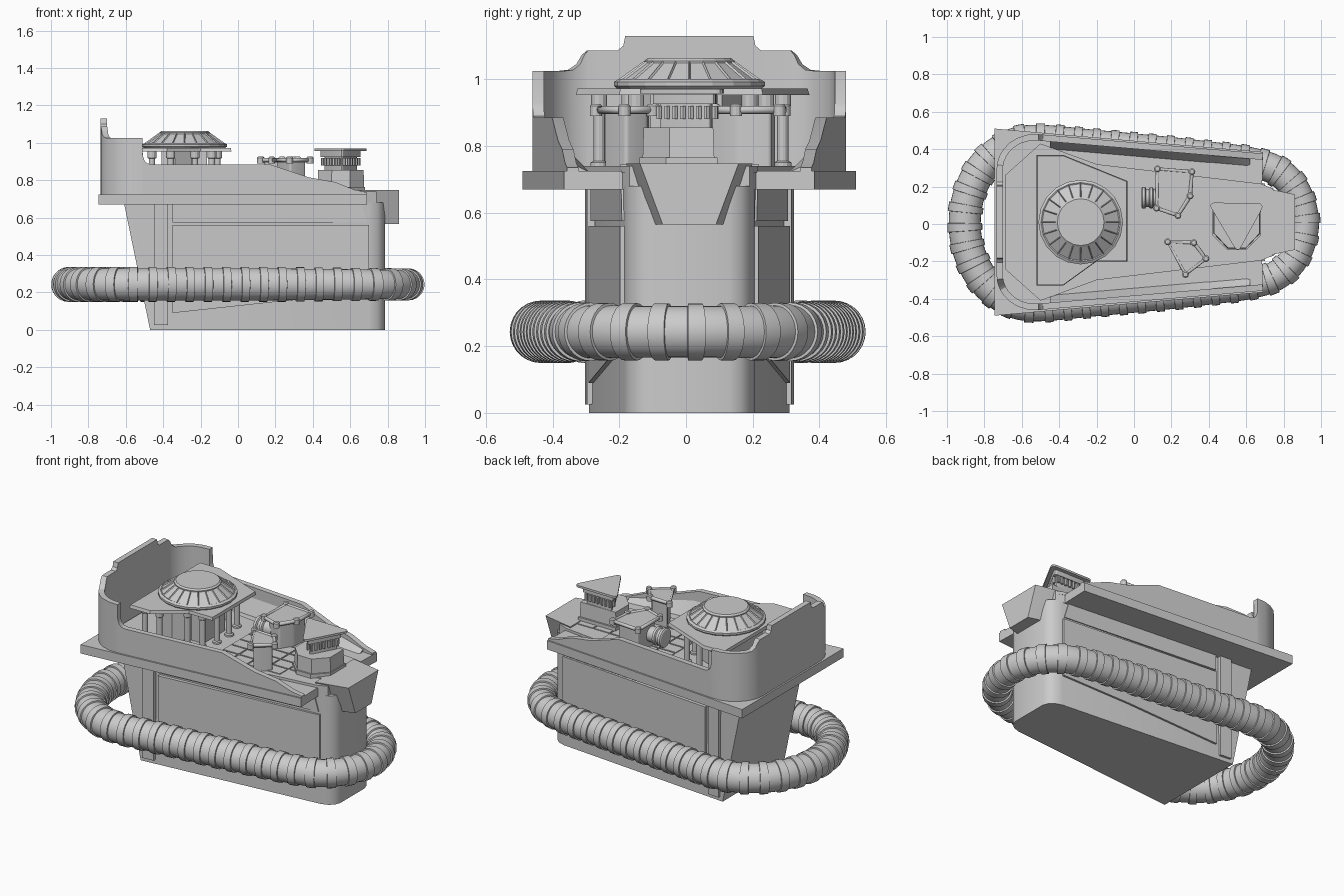
import bpy, bmesh, math
from mathutils import Vector

if "Cube" in bpy.data.objects:
    bpy.data.objects.remove(bpy.data.objects["Cube"])

CY = 0.01  # centre line of the vessel in y


def finish(bm, name):
    bmesh.ops.recalc_face_normals(bm, faces=bm.faces)
    me = bpy.data.meshes.new(name)
    bm.to_mesh(me)
    bm.free()
    ob = bpy.data.objects.new(name, me)
    bpy.context.collection.objects.link(ob)
    return ob


def loft(name, rings, closed=False, caps=True):
    """Skin a list of equal-length point rings."""
    bm = bmesh.new()
    vs = [[bm.verts.new(p) for p in r] for r in rings]
    n, m = len(rings), len(rings[0])
    for i in range(n if closed else n - 1):
        a, b = vs[i], vs[(i + 1) % n]
        for j in range(m):
            k = (j + 1) % m
            bm.faces.new((a[j], a[k], b[k], b[j]))
    if caps and not closed:
        bm.faces.new(vs[0])
        bm.faces.new(vs[-1])
    return finish(bm, name)


def scaled(pts, s):
    cx = sum(p[0] for p in pts) / len(pts)
    cy = sum(p[1] for p in pts) / len(pts)
    return [(cx + (x - cx) * s, cy + (y - cy) * s) for x, y in pts]


def prism(name, pts, z0, z1, top=1.0, r=0.0):
    """Extruded plan outline, corners rounded by r."""
    ob = loft(name, [[(x, y, z0) for x, y in pts], [(x, y, z1) for x, y in scaled(pts, top)]])
    if r:
        bm = bmesh.new()
        bm.from_mesh(ob.data)
        up = [e for e in bm.edges if abs(e.verts[0].co.z - e.verts[1].co.z) > 1e-5]
        bmesh.ops.bevel(bm, geom=up, offset=r, segments=4, profile=0.5, affect='EDGES')
        bm.to_mesh(ob.data)
        bm.free()
    return ob


def mirrored(half):
    return [(x, CY + y) for x, y in half] + [(x, CY - y) for x, y in reversed(half)]


def lathe(name, prof, c, sides=24, axis='z'):
    rings = []
    for r, h in prof:
        ring = []
        for k in range(sides):
            a = 2 * math.pi * k / sides
            u, v = r * math.cos(a), r * math.sin(a)
            ring.append((c[0] + u, c[1] + v, c[2] + h) if axis == 'z' else (c[0] + h, c[1] + u, c[2] + v))
        rings.append(ring)
    return loft(name, rings)


# Hull: tapered in plan, raked at the stern
def hull_ring(xb, z):
    return [(x, y, z) for x, y in mirrored([(xb, .30), (.70, .195), (.745, .18), (.772, .155), (.785, .12)])]


loft("hull", [hull_ring(-.47, 0), hull_ring(-.61, .68)])


# Raised side panels following the hull taper
def side_plate(name, pts, t):
    for tag, s in (("back", 1), ("front", -1)):
        rings = []
        for off in (-.01, t):
            rings.append([(x, CY + s * (.30 - .0905 * (x + .46) + off), z) for x, z in pts])
        loft(f"{name}_{tag}", rings)


side_plate("hull_lower_panel", [(-.35, .09), (.25, .155), (.70, .19), (.70, .56), (-.35, .56)], .012)
side_plate("hull_pillar", [(-.45, .025), (-.375, .025), (-.375, .67), (-.45, .67)], .014)
side_plate("hull_upper_panel", [(-.35, .575), (.69, .575), (.66, .68), (-.35, .68)], .006)

# Prow block
loft("prow_block", [[(x, CY + y, z) for y, z in ((-t, .748), (t, .748), (b, .565), (-b, .565))]
                    for x, t, b in ((.66, .19, .125), (.72, .178, .12), (.86, .148, .08))])

# Deck slab and inner floor
prism("deck_slab", mirrored([(-.745, .50), (.69, .375), (.685, .20), (.74, .18)]), .67, .725)
floor_half = [(-.69, .25), (-.5, .42), (-.2, .31), (.68, .205), (.74, .18)]
prism("deck_floor", mirrored(floor_half), .72, .74)
for i in range(6):
    for j in range(-2, 3):
        x, y = .03 + i * .115, CY + j * .085
        if abs(j) < 2 or i < 4:
            prism(f"floor_tile_{i}_{j + 2}", [(x - .053, y - .038), (x + .053, y - .038),
                                             (x + .053, y + .038), (x - .053, y + .038)], .735, .745)

# Bulwark wall: half path of (x, y, top height), mirrored into a U
half = [(-.735, 0, 1.13), (-.735, .192, 1.13), (-.735, .198, 1.10), (-.735, .215, 1.086), (-.735, .27, 1.086)]
for deg, h in ((8, 1.086), (13, 1.072), (18, 1.045), (26, 1.028), (36, 1.025), (50, 1.025), (65, 1.025), (80, 1.025)):
    a = math.radians(deg)
    half.append((-.535 - .2 * math.cos(a), .28 + .19 * math.sin(a), h))
for x, h in ((-.512, 1.025), (-.509, .93), (-.50, .905), (-.485, .89), (-.46, .885), (.17, .885),
             (.38, .815), (.52, .79), (.62, .75), (.69, .735)):
    half.append((x, .47 - (x + .512) * .086, h))
path = [(x, -y, h) for x, y, h in reversed(half[1:])] + half
rings, rail = [], []
for i, (x, y, h) in enumerate(path):
    a, b = path[max(i - 1, 0)], path[min(i + 1, len(path) - 1)]
    d = Vector((b[0] - a[0], b[1] - a[1])).normalized()
    n = Vector((d.y, -d.x))
    if n.dot(Vector((-.1 - x, -y))) < 0:
        n = -n
    ix, iy = x + n.x * .034, y + n.y * .034
    rings.append([(x, CY + y, .715), (x, CY + y, h), (ix, CY + iy, h), (ix, CY + iy, .715)])
loft("bulwark_wall", rings)

# Sloped lining along the inner side walls
for tag, s in (("back", 1), ("front", -1)):
    lining = []
    for x, h in ((-.45, .84), (.17, .84), (.40, .79), (.62, .745)):
        y = .445 - (x + .512) * .086
        lining.append([(x, CY + s * y, .72), (x, CY + s * y, h), (x, CY + s * (y - .05), .72)])
    loft(f"wall_lining_{tag}", lining)

# Hood: plate, vented dome, core and posts
hood = [(-.52, .37), (-.38, .37), (-.035, .23), (-.035, -.20), (-.20, -.20), (-.38, -.33), (-.52, -.33)]
prism("hood_plate", hood, .953, .972, .985)
prism("hood_core", scaled(hood, .5), .73, .96)
for i, (x, y) in enumerate([(-.46, .29), (-.38, .29), (-.26, .24), (-.14, .19), (-.11, .07), (-.11, -.05),
                            (-.14, -.15), (-.23, -.17), (-.36, -.26), (-.46, -.26)]):
    lathe(f"hood_post_{i}", [(.026, .73), (.026, .75), (.017, .755), (.017, .915), (.024, .92), (.024, .955)], (x, y, 0), 12)
dome = lathe("hood_dome", [(.19, .955), (.215, .97), (.226, .98), (.226, .992), (.212, 1.0), (.135, 1.055),
                           (.125, 1.063)], (-.285, CY, 0), 20)
bm = bmesh.new()
bm.from_mesh(dome.data)
bm.faces.ensure_lookup_table()
vents = [f for f in bm.faces if len(f.verts) == 4 and 1.02 < f.calc_center_median().z < 1.04]
bmesh.ops.inset_individual(bm, faces=vents, thickness=.005, depth=-.006)
bm.to_mesh(dome.data)
bm.free()


# Two consoles with tubular frames and corner bolts
def console(name, pts):
    prism(name + "_pedestal", scaled(pts, .78), .73, .90, 1.0, .012)
    prism(name + "_top", scaled(pts, .95), .895, .912, 1.0, .015)
    cu = bpy.data.curves.new(name + "_frame", 'CURVE')
    cu.dimensions = '3D'
    cu.bevel_depth, cu.bevel_resolution = .012, 3
    sp = cu.splines.new('POLY')
    sp.points.add(len(pts) - 1)
    for p, (x, y) in zip(sp.points, pts):
        p.co = (x, y, .908, 1)
    sp.use_cyclic_u = True
    bpy.context.collection.objects.link(bpy.data.objects.new(name + "_frame", cu))
    for i, (x, y) in enumerate(pts):
        lathe(f"{name}_bolt_{i}", [(.018, .89), (.018, .92), (.012, .926)], (x, y, 0), 12)


console("large_console", [(.125, .295), (.31, .28), (.30, .15), (.235, .045), (.12, .085)])
console("small_console", [(.18, -.095), (.32, -.10), (.385, -.185), (.275, -.27)])
lathe("console_barrel", [(.05, .04), (.058, .045), (.058, .06), (.048, .065), (.048, .08), (.056, .085),
                         (.056, .10), (.046, .105), (.046, .16)], (0, .14, .82), 24, 'x')

# Triangular table on a toothed column
tri = [(.395, .115), (.70, .11), (.555, -.155)]
prism("table_base", [(.42, .095), (.68, .095), (.68, -.06), (.60, -.14), (.50, -.14), (.42, -.06)], .74, .765)
prism("table_box", [(.425, .085), (.675, .085), (.675, -.05), (.60, -.13), (.50, -.13), (.425, -.05)], .76, .855, .97)
prism("table_column", scaled(tri, .62), .85, .955, 1, .02)
for i in range(3):
    (ax, ay), (bx, by) = scaled(tri, .72)[i], scaled(tri, .72)[(i + 1) % 3]
    for k in range(1, 8):
        x, y = ax + (bx - ax) * k / 8, ay + (by - ay) * k / 8
        lathe(f"column_tooth_{i}_{k}", [(.009, .88), (.009, .92)], (x, y, 0), 6)
prism("table_collar", scaled(tri, .76), .925, .955, 1, .025)
prism("table_top", tri, .957, .97, 1, .035)

# Ribbed hose ring around the hull: closed smooth path with stepped cuffs
hp = [(-.905, 0), (-.88, .16), (-.80, .31), (-.67, .41), (-.52, .44), (-.2, .412), (.1, .384), (.4, .353), (.62, .325),
      (.77, .275), (.87, .165), (.912, 0)]
hp = hp + [(x, -y) for x, y in reversed(hp[1:-1])]
fine = []
for i in range(len(hp)):
    p0, p1, p2, p3 = [Vector(hp[(i + k) % len(hp)]) for k in (-1, 0, 1, 2)]
    for s in range(24):
        t = s / 24
        fine.append(.5 * (2 * p1 + (p2 - p0) * t + (2 * p0 - 5 * p1 + 4 * p2 - p3) * t * t
                          + (3 * p1 - p0 - 3 * p2 + p3) * t ** 3))
cum = [0]
for i in range(len(fine)):
    cum.append(cum[-1] + (fine[(i + 1) % len(fine)] - fine[i]).length)
total = cum[-1]


def along(d):
    d %= total
    i = next(k for k in range(len(fine)) if cum[k + 1] >= d)
    a, b = fine[i], fine[(i + 1) % len(fine)]
    return a.lerp(b, (d - cum[i]) / (cum[i + 1] - cum[i]))


rings, SEG, SIDES = [], 46, 28
for s in range(SEG):
    for f, bump in ((0, 0), (.28, 0), (.56, 0), (.57, .008), (.78, .008), (.99, .008)):
        d = (s + f) / SEG * total
        c, t = along(d), (along(d + .01) - along(d - .01)).normalized()
        r = (.0855 if c.x < .2 else .0855 - .008 * (c.x - .2) / .7) + bump
        rings.append([(c.x + t.y * r * math.cos(a), CY / 2 + c.y - t.x * r * math.cos(a), .243 + r * math.sin(a))
                      for a in (2 * math.pi * k / SIDES for k in range(SIDES))])
loft("ribbed_hose", rings, closed=True)

# Smooth shading with sharp edges kept
meshes = [o for o in bpy.data.objects if o.type == 'MESH' and o.name != "hood_dome"]
for o in meshes:
    o.select_set(True)
bpy.context.view_layer.objects.active = meshes[0]
bpy.ops.object.shade_smooth_by_angle(angle=math.radians(28))
